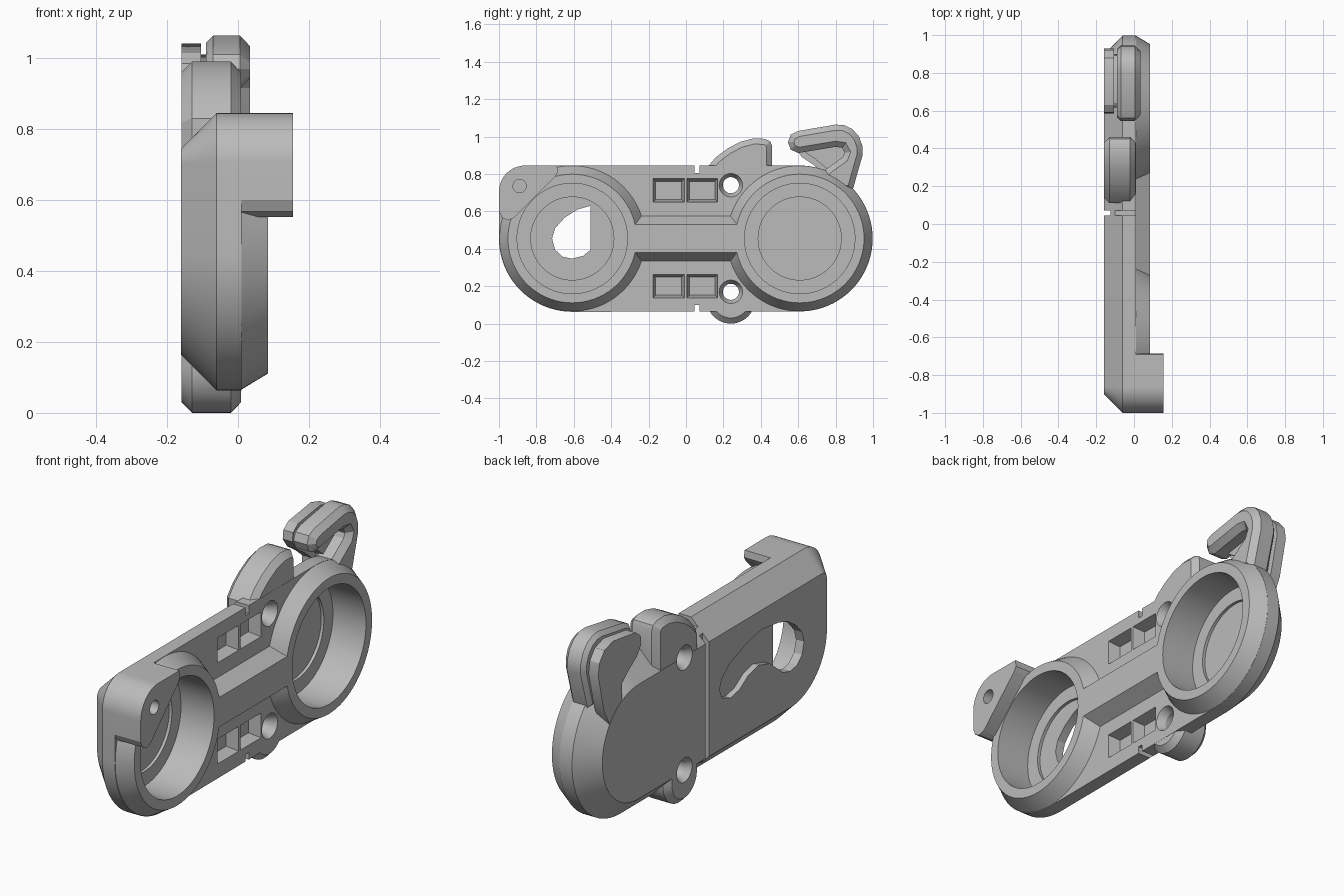
import bpy, bmesh, math
from mathutils import Vector

if "Cube" in bpy.data.objects:
    bpy.data.objects.remove(bpy.data.objects["Cube"], do_unlink=True)

grey = bpy.data.materials.new("plain_grey")
grey.use_nodes = True
colour = (0.5, 0.5, 0.5, 1)
grey.diffuse_color = colour
grey.node_tree.nodes["Principled BSDF"].inputs["Base Color"].default_value = colour

MID, RING_Y, RING_R = 0.455, 0.608, 0.39


def arc(y, z, r, start, end, steps):
    """Points of an arc in the side plane, counter-clockwise."""
    angles = [math.radians(start + (end - start) * i / steps) for i in range(steps + 1)]
    return [(y + r * math.cos(a), z + r * math.sin(a)) for a in angles]


def circle(y, z, r, steps=72):
    return arc(y, z, r, 0, 360, steps)[:-1]


def rect(y0, y1, z0, z1):
    return [(y0, z0), (y1, z0), (y1, z1), (y0, z1)]


def shrink(outline, amount):
    """Move every edge of a counter-clockwise outline inwards."""
    pts = [Vector(p) for p in outline]
    result = []
    for i, p in enumerate(pts):
        d1 = (p - pts[i - 1]).normalized()
        d2 = (pts[(i + 1) % len(pts)] - p).normalized()
        n1, n2 = Vector((-d1.y, d1.x)), Vector((-d2.y, d2.x))
        result.append(p + (n1 + n2) * amount / max(1 + n1.dot(n2), 0.3))
    return result


def prism(name, outline, levels):
    """Solid through the outline at each (x, inset) level."""
    bm = bmesh.new()
    rings = [[bm.verts.new((x, p[0], p[1])) for p in shrink(outline, inset)]
             for x, inset in levels]
    n = len(outline)
    for low, high in zip(rings, rings[1:]):
        for i in range(n):
            j = (i + 1) % n
            bm.faces.new((low[i], low[j], high[j], high[i]))
    bm.faces.new(rings[0][::-1])
    bm.faces.new(rings[-1])
    bmesh.ops.recalc_face_normals(bm, faces=bm.faces)
    mesh = bpy.data.meshes.new(name)
    bm.to_mesh(mesh)
    bm.free()
    mesh.materials.append(grey)
    obj = bpy.data.objects.new(name, mesh)
    bpy.context.collection.objects.link(obj)
    return obj


def combine(target, tool, operation):
    mod = target.modifiers.new("combine", "BOOLEAN")
    mod.operation, mod.solver, mod.object = operation, "EXACT", tool
    bpy.context.view_layer.objects.active = target
    bpy.ops.object.modifier_apply(modifier=mod.name)
    bpy.data.objects.remove(tool, do_unlink=True)


# Long rounded body with a wide bevel at the back
corner = arc(-0.86, 0.705, 0.14, 90, 180, 16)
body_outline = (arc(RING_Y, MID, RING_R, -90, 90, 40) + corner
                + arc(-RING_Y, MID, RING_R + 0.002, 180, 270, 20))
body = prism("case_body", body_outline, [(-0.16, 0.1), (-0.06, 0), (0.01, 0)])

added = []
# Raised rims and the bar between them
for side in (-1, 1):
    added.append(prism("rim", circle(side * RING_Y, MID, RING_R - 0.001),
                       [(-0.03, 0), (0.01, 0), (0.085, 0.045)]))
added.append(prism("bar", rect(-0.35, 0.35, 0.335, 0.575),
                   [(-0.03, 0), (0.01, 0), (0.085, 0.045)]))

# Corner tab
tab_outline = corner + [(-1, 0.6), (-0.985, 0.568), (-0.955, 0.552), (-0.92, 0.565),
                        (-0.70, 0.785), (-0.685, 0.81), (-0.69, 0.845)]
added.append(prism("tab", tab_outline, [(-0.05, 0), (0.155, 0)]))

# Screw lobes above and below
lobe_levels = [(-0.159, 0.03), (-0.13, 0), (-0.02, 0), (0.009, 0.03)]
upper_lobe = [(0.11, 0.6), (0.46, 0.6), (0.46, 0.95), (0.45, 0.975), (0.42, 0.988),
              (0.36, 0.99), (0.29, 0.972), (0.22, 0.935), (0.16, 0.89), (0.11, 0.83)]
added.append(prism("upper_lobe", upper_lobe, lobe_levels))
lower_lobe = arc(0.24, 0.13, 0.13, 180, 360, 24) + [(0.37, 0.3), (0.11, 0.3)]
added.append(prism("lower_lobe", lower_lobe, lobe_levels))

# Hook with a solid guard plate behind it
hook = [(0.72, 0.70), (0.89, 0.71), (0.944, 0.90), (0.943, 0.95), (0.925, 1.0),
        (0.89, 1.04), (0.845, 1.061), (0.80, 1.064), (0.60, 1.03), (0.56, 1.01),
        (0.545, 0.97), (0.56, 0.93), (0.60, 0.912), (0.80, 0.945), (0.835, 0.94),
        (0.848, 0.915), (0.838, 0.89), (0.72, 0.805)]
added.append(prism("hook", hook, [(-0.09, 0.02), (-0.07, 0), (0.005, 0), (0.034, 0.03)]))
guard = [(0.74, 0.66), (0.84, 0.63), (0.885, 0.72), (0.93, 0.91), (0.92, 0.97),
         (0.88, 1.02), (0.81, 1.041), (0.63, 1.015), (0.59, 0.985), (0.585, 0.94),
         (0.62, 0.89), (0.68, 0.85), (0.74, 0.80)]
added.append(prism("guard", guard, [(-0.159, 0), (-0.105, 0)]))
added.append(prism("guard_core", guard, [(-0.13, 0.03), (-0.05, 0.03)]))
for part in added:
    combine(body, part, "UNION")

cutters = []
# Stepped round bores
for side in (-1, 1):
    cutters.append(prism("bore", circle(side * RING_Y, MID, 0.295), [(-0.10, 0), (0.2, 0)]))
    cutters.append(prism("bore_step", circle(side * RING_Y, MID, 0.222),
                         [(-0.115, 0), (-0.05, 0)]))

# Curved slot in the back, open right through at one end
slot_end = [(-0.51, 0.63), (-0.58, 0.61), (-0.65, 0.565), (-0.70, 0.51), (-0.716, 0.455),
            (-0.70, 0.395), (-0.66, 0.358), (-0.61, 0.347), (-0.55, 0.362), (-0.51, 0.395)]
slot_rest = [(-0.44, 0.45), (-0.35, 0.475), (-0.27, 0.455), (-0.2, 0.41), (-0.13, 0.395),
             (-0.06, 0.42), (-0.04, 0.47), (-0.06, 0.52), (-0.12, 0.57), (-0.25, 0.62),
             (-0.38, 0.647)]
cutters.append(prism("slot", slot_end + slot_rest, [(-0.2, 0), (-0.13, 0)]))
cutters.append(prism("slot_through", slot_end, [(-0.19, 0), (-0.05, 0)]))

# Paired windows and countersunk screw holes
for window_z, hole_z in ((0.712, 0.74), (0.2, 0.17)):
    for y0, y1 in ((-0.177, -0.008), (0.004, 0.17)):
        cutters.append(prism("window", rect(y0, y1, window_z - 0.063, window_z + 0.063),
                             [(-0.05, 0.015), (0.012, 0)]))
    cutters.append(prism("screw_hole", circle(0.24, hole_z, 0.065, 40),
                         [(-0.165, 0), (-0.13, 0.022), (-0.03, 0.022), (0.015, 0)]))
cutters.append(prism("tab_hole", circle(-0.89, 0.735, 0.035, 32), [(0.05, 0), (0.2, 0)]))

# Seam groove at the back and notches at both edges
cutters.append(prism("seam", rect(0.045, 0.072, -0.1, 1.1), [(-0.2, 0), (-0.125, 0)]))
for z0, z1 in ((-0.1, 0.1), (0.805, 1)):
    cutters.append(prism("notch", rect(0.045, 0.072, z0, z1), [(-0.22, 0), (0.1, 0)]))
for part in cutters:
    combine(body, part, "DIFFERENCE")

bpy.ops.object.select_all(action="DESELECT")
body.select_set(True)
bpy.context.view_layer.objects.active = body
bpy.ops.object.shade_smooth_by_angle(angle=math.radians(25))
